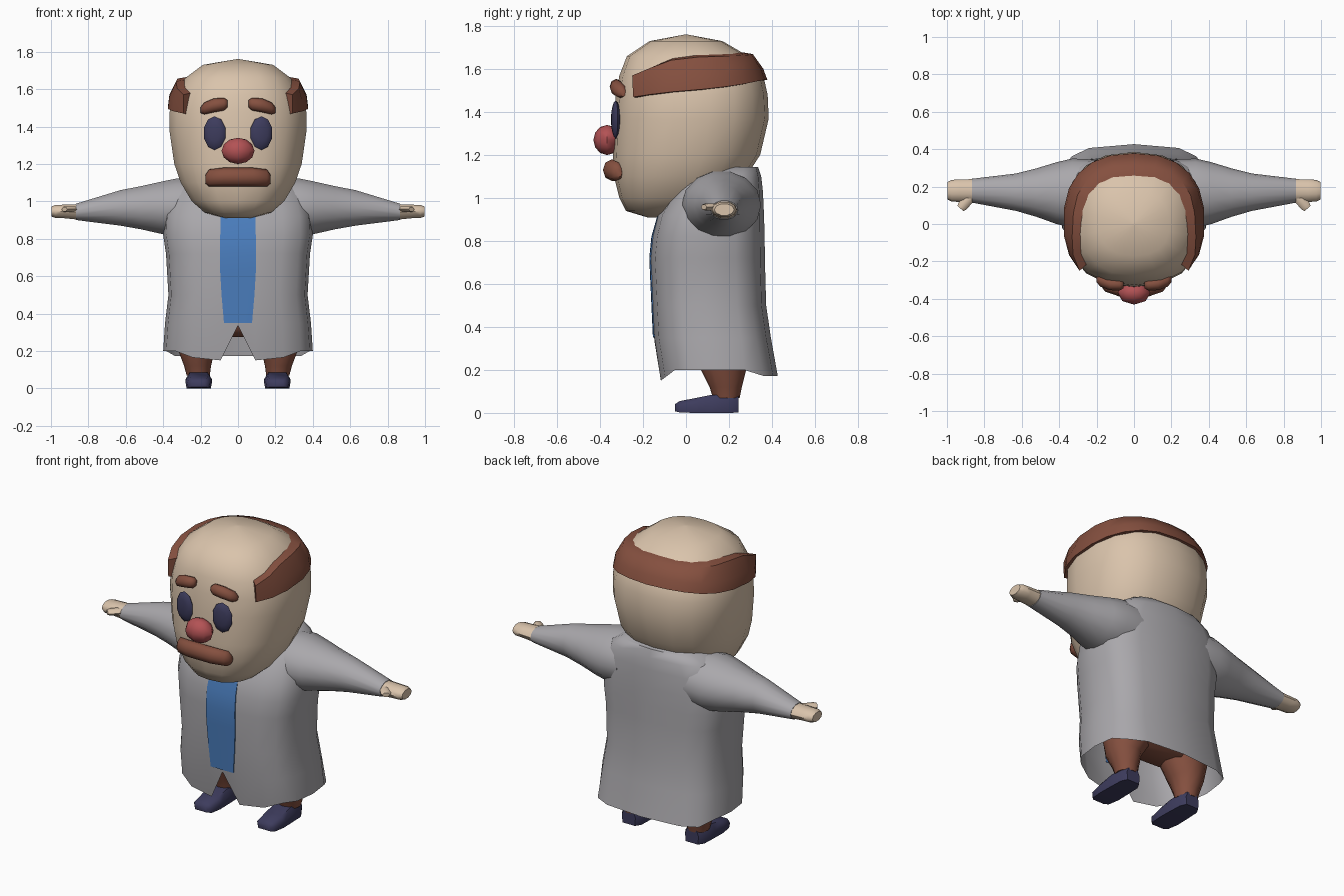
import bpy, bmesh, math
from mathutils import Matrix, Vector

if "Cube" in bpy.data.objects:
    bpy.data.objects.remove(bpy.data.objects["Cube"])


def material(name, rgb):
    m = bpy.data.materials.new(name)
    m.diffuse_color = (*rgb, 1)
    m.use_nodes = True
    m.node_tree.nodes["Principled BSDF"].inputs["Base Color"].default_value = m.diffuse_color
    return m


SKIN = material("skin", (0.70, 0.55, 0.41))
GREY = material("coat grey", (0.40, 0.39, 0.41))
BROWN = material("brown", (0.235, 0.08, 0.05))
NAVY = material("navy", (0.047, 0.045, 0.11))
RED = material("nose red", (0.45, 0.085, 0.09))
BLUE = material("tie blue", (0.07, 0.21, 0.52))


def finish(name, bm, mat, angle=50):
    bmesh.ops.recalc_face_normals(bm, faces=bm.faces)
    me = bpy.data.meshes.new(name)
    bm.to_mesh(me)
    bm.free()
    ob = bpy.data.objects.new(name, me)
    bpy.context.collection.objects.link(ob)
    me.materials.append(mat)
    bpy.ops.object.select_all(action='DESELECT')
    ob.select_set(True)
    bpy.context.view_layer.objects.active = ob
    bpy.ops.object.shade_smooth_by_angle(angle=math.radians(angle))
    return ob


def loft(name, rings, mat, caps=(True, True), closed=True, angle=50):
    """Skin a list of point rings."""
    bm = bmesh.new()
    vs = [[bm.verts.new(p) for p in r] for r in rings]
    n = len(vs[0])
    for a, b in zip(vs, vs[1:]):
        for i in range(n if closed else n - 1):
            j = (i + 1) % n
            bm.faces.new((a[i], a[j], b[j], b[i]))
    if caps[0]:
        bm.faces.new(vs[0])
    if caps[1]:
        bm.faces.new(vs[-1])
    return finish(name, bm, mat, angle)


def spow(v, e):
    return math.copysign(abs(v) ** e, v)


def oval(t, z, hw, yf, yb, power=2.0, cx=0):
    """Point on a horizontal superellipse; t = 0 is the front."""
    e = 2 / power
    t = math.radians(t)
    return Vector((cx + hw * spow(math.sin(t), e),
                   (yf + yb) / 2 - (yb - yf) / 2 * spow(math.cos(t), e), z))


def lerp_rows(rows, z):
    for a, b in zip(rows, rows[1:]):
        if z <= b[0]:
            f = (z - a[0]) / (b[0] - a[0])
            return [p + (q - p) * f for p, q in zip(a, b)]
    return rows[-1]


def even(n):
    return [360 * i / n for i in range(n)]


def tube_x(name, stations, mat, side=1, n=12, caps=(True, True), angle=50):
    """Tube along x; stations are (x, y, ry, z, rz)."""
    rings = [[(side * x, y + ry * math.cos(math.radians(t)), z + rz * math.sin(math.radians(t)))
              for t in even(n)] for x, y, ry, z, rz in stations]
    return loft(name, rings, mat, caps, angle=angle)


# Head: rows are z, half width, front y, back y
HEAD = [(0.91, 0.07, -0.18, 0.0), (0.94, 0.18, -0.28, 0.12), (1.0, 0.25, -0.31, 0.2),
        (1.1, 0.31, -0.335, 0.28), (1.2, 0.345, -0.34, 0.345), (1.37, 0.37, -0.335, 0.385),
        (1.48, 0.37, -0.327, 0.38), (1.57, 0.345, -0.31, 0.36), (1.66, 0.285, -0.275, 0.29),
        (1.73, 0.19, -0.17, 0.17), (1.76, 0.01, -0.01, 0.01)]
loft("head", [[oval(t, *r, power=2.4) for t in even(18)] for r in HEAD], SKIN)


# Hair band round the sides and back, following the head
def hair_point(t, z, off):
    z0, hw, yf, yb = lerp_rows(HEAD, z)
    return oval(t, z, hw + off, yf - off, yb + off, 2.4)


rings = []
for i in range(17):
    t = 46 + (360 - 92) * i / 16
    s = min(t, 360 - t)
    zb = 1.465 + 0.08 * min(1, (s - 46) / 110)
    zt = 1.57 + 0.085 * min(1, (s - 46) / 40) + 0.015 * max(0, (s - 90) / 90)
    zm = zb + (zt - zb) * 0.45
    rings.append([hair_point(t, zb, -0.02), hair_point(t, zb + 0.005, 0.014), hair_point(t, zm, 0.024),
                  hair_point(t, zt, 0.038), hair_point(t, zt + 0.01, -0.008), hair_point(t, zm, -0.05)])
loft("hair_band", rings, BROWN)

# Nose
bm = bmesh.new()
bmesh.ops.create_uvsphere(bm, u_segments=8, v_segments=6, radius=1,
                          matrix=Matrix.Translation((0, -0.367, 1.27)) @ Matrix.Diagonal((0.088, 0.064, 0.07, 1)))
finish("nose", bm, RED)

# Moustache
tube_x("moustache", [(-0.175, -0.315, 0.018, 1.118, 0.022), (-0.155, -0.325, 0.036, 1.125, 0.046),
                     (-0.08, -0.345, 0.042, 1.13, 0.05), (0.08, -0.345, 0.042, 1.13, 0.05),
                     (0.155, -0.325, 0.036, 1.125, 0.046), (0.175, -0.315, 0.018, 1.118, 0.022)],
       BROWN, n=8, angle=60)

# Coat body: rows are z, half width, front y, back y
COAT = [(0.2, 0.40, -0.118, 0.405), (0.35, 0.39, -0.148, 0.395), (0.5, 0.372, -0.155, 0.373),
        (0.72, 0.385, -0.165, 0.367), (0.82, 0.40, -0.155, 0.366), (0.92, 0.395, -0.13, 0.363),
        (1.03, 0.37, -0.06, 0.358), (1.10, 0.32, 0.0, 0.35), (1.145, 0.24, 0.08, 0.335)]
half = [0, 6.5, 28, 50, 70, 90, 110, 130, 152, 180]
ANG = half + [360 - a for a in half[-2:0:-1]]
rings = [[oval(t, *r, power=3) for t in ANG] for r in COAT]
for t, p in zip(ANG, rings[0]):          # hem: front notch, dipped front and back
    s = min(t, 360 - t)
    if s == 0:
        p.z, p.y = 0.335, -0.147
    elif s < 40:
        p.z = 0.15 if s < 10 else 0.165
    elif s > 125:
        p.z, p.y = 0.172, p.y + 0.022
    else:
        p.z = 0.2
loft("coat_body", rings, GREY, caps=(False, True), angle=60)

# Tie: thin strip following the coat front
rings = []
for z, w in ((0.35, 0.075), (0.5, 0.088), (0.62, 0.095), (0.72, 0.096), (0.82, 0.095), (0.93, 0.092)):
    y = lerp_rows(COAT, z)[2]
    rings.append([(-w, y + 0.003, z), (-w, y - 0.004, z), (0, y - 0.006, z),
                  (w, y - 0.004, z), (w, y + 0.003, z)])
loft("tie", rings, BLUE)

# Hips
loft("hips", [[oval(t, *r, power=2.4) for t in even(16)] for r in
              ((0.275, 0.22, 0.09, 0.27), (0.32, 0.31, 0.03, 0.31), (0.5, 0.32, 0.0, 0.31))], BROWN)

for side, tag in ((1, "left"), (-1, "right")):
    # Sleeve, hand and thumb
    tube_x("sleeve_" + tag, [(0.22, 0.165, 0.18, 0.97, 0.16), (0.33, 0.165, 0.185, 0.968, 0.158),
                             (0.415, 0.165, 0.165, 0.966, 0.142), (0.52, 0.168, 0.13, 0.966, 0.118),
                             (0.63, 0.17, 0.1, 0.965, 0.097), (0.865, 0.178, 0.064, 0.944, 0.045)],
           GREY, side, 14)
    tube_x("hand_" + tag, [(0.86, 0.178, 0.062, 0.944, 0.043), (0.93, 0.178, 0.06, 0.946, 0.038),
                           (0.975, 0.178, 0.058, 0.946, 0.037), (0.998, 0.178, 0.046, 0.946, 0.028)],
           SKIN, side, 10)
    d = Vector((0.058, -0.067, 0))
    w = Vector((d.y, -d.x, 0)).normalized()
    base = Vector((0.87, 0.15, 0.958))
    rings = []
    for f, k in ((0, 1), (0.8, 1), (1, 0.75)):
        pts = [base + d * f + w * (0.028 * k * math.cos(a)) + Vector((0, 0, 0.018 * k * math.sin(a)))
               for a in [math.radians(t) for t in even(6)]]
        rings.append([(side * p.x, p.y, p.z) for p in pts])
    loft("thumb_" + tag, rings, SKIN)

    # Eye
    bm = bmesh.new()
    mat = (Matrix.Translation((side * 0.125, -0.327, 1.365)) @ Matrix.Rotation(side * 0.16, 4, 'Z')
           @ Matrix.Diagonal((0.061, 0.02, 0.09, 1)) @ Matrix.Rotation(math.pi / 2, 4, 'X'))
    bmesh.ops.create_uvsphere(bm, u_segments=10, v_segments=6, radius=1, matrix=mat)
    finish("eye_" + tag, bm, NAVY)

    # Eyebrow
    tube_x("eyebrow_" + tag, [(0.055, -0.325, 0.018, 1.522, 0.018), (0.075, -0.325, 0.03, 1.52, 0.034),
                              (0.13, -0.322, 0.032, 1.513, 0.037), (0.18, -0.305, 0.03, 1.497, 0.032),
                              (0.2, -0.295, 0.016, 1.488, 0.016)], BROWN, side, 8, angle=60)

    # Trouser leg
    loft("trouser_leg_" + tag, [[oval(t, *r, cx=side * c) for t in even(12)] for c, r in
                                ((0.213, (0.07, 0.062, 0.125, 0.25)), (0.216, (0.12, 0.072, 0.11, 0.26)),
                                 (0.222, (0.2, 0.096, 0.07, 0.28)), (0.2, (0.3, 0.14, 0.05, 0.3)),
                                 (0.19, (0.38, 0.15, 0.04, 0.3)))], BROWN)

    # Shoe: boxy rings along y with bevelled upper corners (y, half width, low z, top z)
    rings = []
    for y, hw, z0, z1 in ((-0.052, 0.042, 0.008, 0.04), (-0.03, 0.062, 0.002, 0.055), (0.04, 0.072, 0, 0.068),
                          (0.12, 0.07, 0, 0.084), (0.21, 0.066, 0, 0.085), (0.245, 0.045, 0.002, 0.082)):
        m = z0 + (z1 - z0) * 0.6
        rings.append([(side * 0.21 + x * hw, y, z) for x, z in
                      ((-0.9, z0), (0.9, z0), (1, m), (0.7, z1), (-0.7, z1), (-1, m))])
    loft("shoe_" + tag, rings, NAVY)
